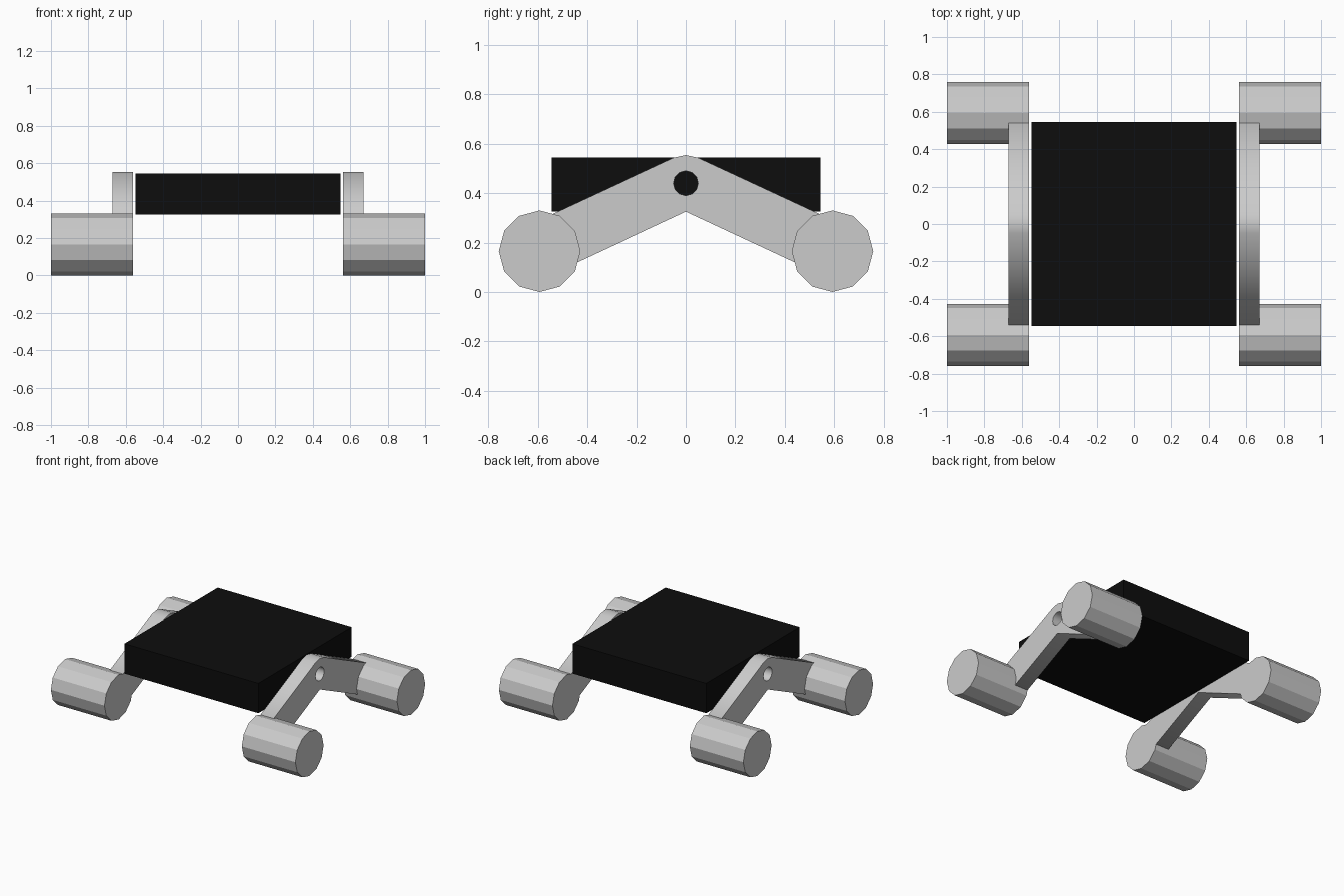
import bpy
from math import cos, sin, pi

if "Cube" in bpy.data.objects:
    bpy.data.objects.remove(bpy.data.objects["Cube"])

black = bpy.data.materials.new("black")
black.diffuse_color = (0.004, 0.004, 0.004, 1)
black.use_nodes = True
black.node_tree.nodes["Principled BSDF"].inputs["Base Color"].default_value = black.diffuse_color

# Body slab
bpy.ops.mesh.primitive_cube_add(size=1, location=(0, 0, 0.435))
body = bpy.context.object
body.name = "body"
body.scale = (1.096, 1.09, 0.22)
body.data.materials.append(black)


def rocker_arm(name, x):
    """V-shaped plate with a round pivot hole, extruded along x."""
    right = [(0.05, 0.543), (0.58, 0.297), (0.50, 0.092)]
    outline = ([(0, 0.554)] + right + [(0, 0.325)]
               + [(-y, z) for y, z in reversed(right)])
    hole = [(0.05 * cos(i * pi / 6), 0.44 + 0.05 * sin(i * pi / 6)) for i in range(12)]
    curve = bpy.data.curves.new(name, 'CURVE')
    curve.dimensions = '2D'
    curve.fill_mode = 'BOTH'
    curve.extrude = 0.054
    for pts in (outline, hole):
        spline = curve.splines.new('POLY')
        spline.points.add(len(pts) - 1)
        for p, (y, z) in zip(spline.points, pts):
            p.co = (y, z, 0, 1)
        spline.use_cyclic_u = True
    arm = bpy.data.objects.new(name, curve)
    bpy.context.collection.objects.link(arm)
    arm.location.x = x
    arm.rotation_euler = (pi / 2, 0, pi / 2)
    bpy.ops.object.select_all(action='DESELECT')
    arm.select_set(True)
    bpy.context.view_layer.objects.active = arm
    bpy.ops.object.convert(target='MESH')


for side, sx in (("left", -1), ("right", 1)):
    rocker_arm(side + "_rocker_arm", sx * 0.616)
    # Twelve-sided wheels at both arm ends
    for end, sy in (("front", -1), ("back", 1)):
        bpy.ops.mesh.primitive_cylinder_add(
            vertices=12, radius=0.165, depth=0.438,
            location=(sx * 0.781, sy * 0.593, 0.165), rotation=(0, pi / 2, 0))
        bpy.context.object.name = f"{end}_{side}_wheel"
